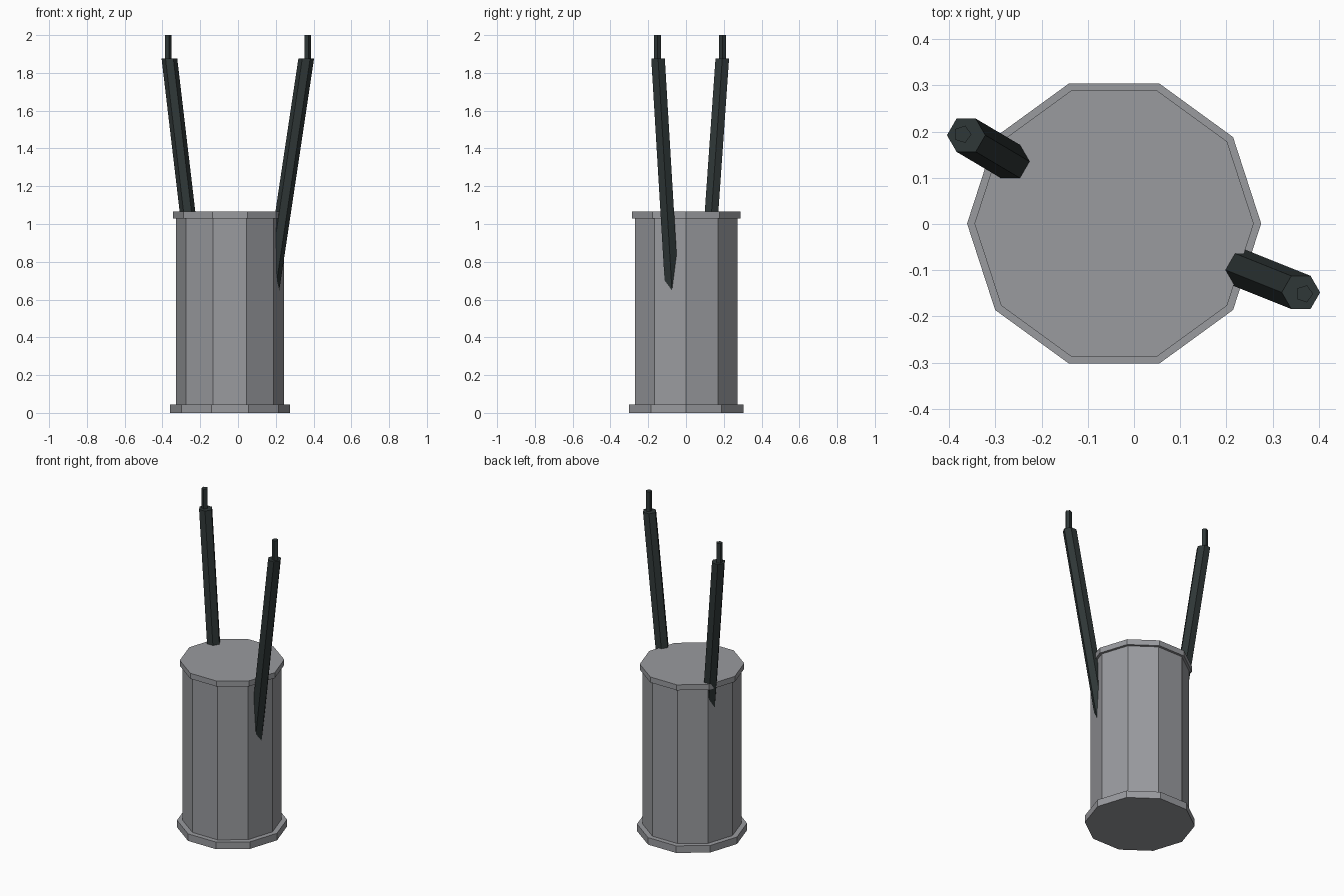
import bpy, bmesh, math

if "Cube" in bpy.data.objects:
    bpy.data.objects.remove(bpy.data.objects["Cube"])


def material(name, rgb):
    m = bpy.data.materials.new(name)
    m.diffuse_color = (*rgb, 1)
    m.use_nodes = True
    m.node_tree.nodes["Principled BSDF"].inputs["Base Color"].default_value = m.diffuse_color
    return m


grey = material("light_grey", (0.32, 0.325, 0.345))
dark = material("dark_green_grey", (0.028, 0.038, 0.038))


def prism(name, sides, radius, bottom, top, mat):
    """Straight or slanted prism with horizontal ends, flat shaded."""
    bm = bmesh.new()
    rings = []
    for cx, cy, z in (bottom, top):
        rings.append([bm.verts.new((cx + radius * math.cos(math.tau * i / sides),
                                    cy + radius * math.sin(math.tau * i / sides), z))
                      for i in range(sides)])
    a, b = rings
    bm.faces.new(a[::-1])
    bm.faces.new(b)
    for i in range(sides):
        j = (i + 1) % sides
        bm.faces.new((a[i], a[j], b[j], b[i]))
    me = bpy.data.meshes.new(name)
    bm.to_mesh(me)
    bm.free()
    me.materials.append(mat)
    ob = bpy.data.objects.new(name, me)
    bpy.context.collection.objects.link(ob)
    return ob


# ten-sided drum: base flange, body and lid
CX = -0.043
for name, r, z0, z1 in (("base_flange", 0.318, 0, 0.045),
                        ("drum_body", 0.286, 0.045, 1.03),
                        ("lid", 0.302, 1.03, 1.065)):
    prism(name, 10, r, (CX, 0.001, z0), (CX, 0.001, z1), grey)

# slanted six-sided rods sunk into the drum, each with a thin upright pin
POLE_TOP = 1.875
for side, x, y, sx, sy, z0, px, py in (
        ("left", -0.363, 0.192, -0.118, 0.070, 0.75, -0.371, 0.194),
        ("right", 0.361, -0.148, 0.150, -0.060, 0.55, 0.368, -0.151)):
    d = POLE_TOP - z0
    prism(side + "_rod", 6, 0.0415, (x - sx * d, y - sy * d, z0), (x, y, POLE_TOP), dark)
    prism(side + "_pin", 5, 0.0195, (px, py, POLE_TOP - 0.02), (px, py, 2.0), dark)
